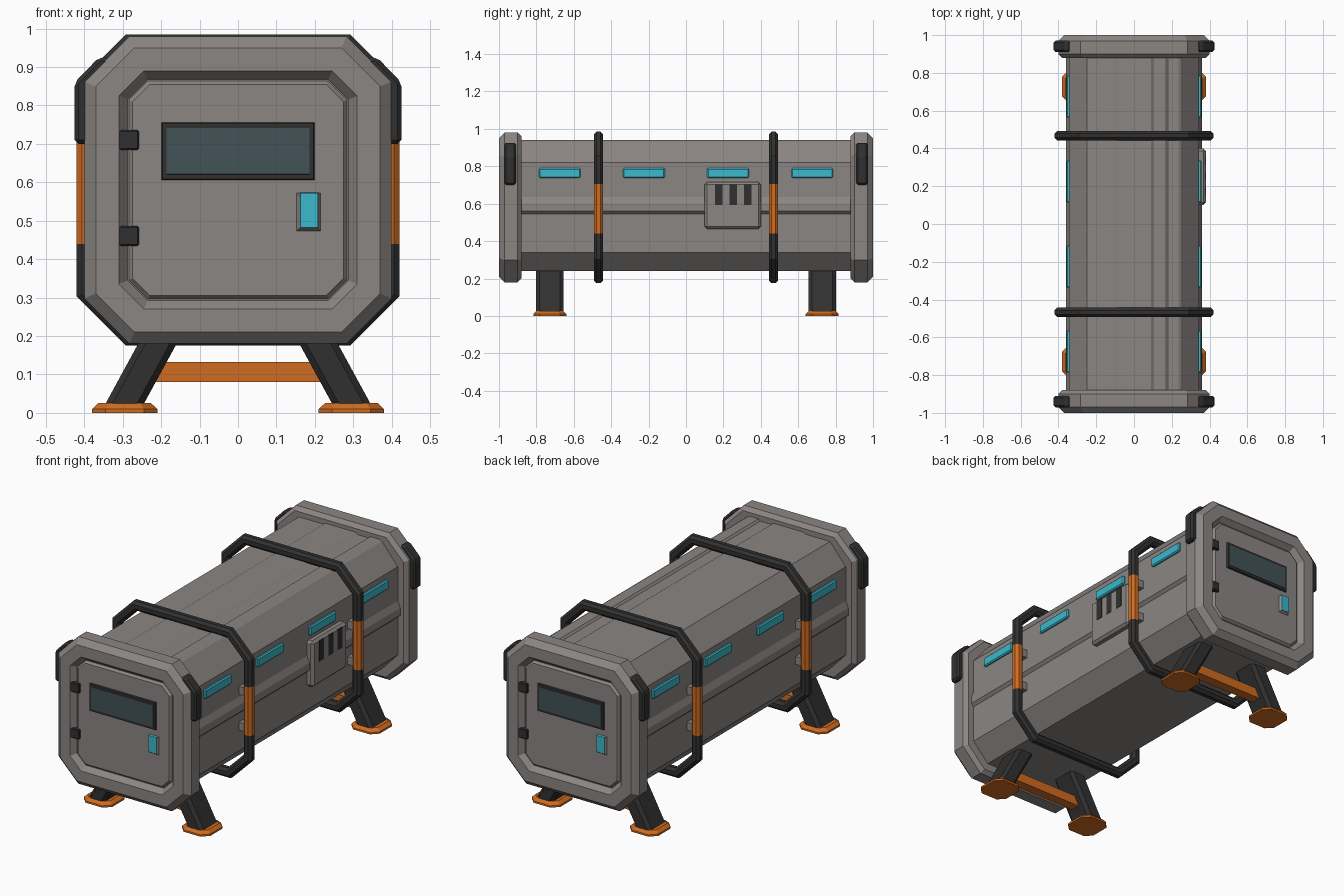
import bpy
import bmesh
from math import pi

if "Cube" in bpy.data.objects:
    bpy.data.objects.remove(bpy.data.objects["Cube"], do_unlink=True)


def material(name, rgb):
    m = bpy.data.materials.new(name)
    m.use_nodes = True
    m.diffuse_color = (*rgb, 1)
    m.node_tree.nodes["Principled BSDF"].inputs["Base Color"].default_value = (*rgb, 1)
    return m


GREY = material("warm grey metal", (0.26, 0.24, 0.23))
DARK = material("charcoal", (0.03, 0.03, 0.03))
ORANGE = material("orange paint", (0.62, 0.15, 0.015))
CYAN = material("cyan light", (0.045, 0.48, 0.6))
GLASS = material("dark glass", (0.055, 0.085, 0.095))


def loft(name, rings, mats, closed=False, rule=None, bevel=0, turn=0):
    """Skin a list of equal-length point rings; closed joins last to first."""
    bm = bmesh.new()
    rows = [[bm.verts.new(p) for p in ring] for ring in rings]
    n = len(rows[0])
    pairs = list(zip(rows, rows[1:]))
    if closed:
        pairs.append((rows[-1], rows[0]))
    else:
        bm.faces.new(rows[0])
        bm.faces.new(rows[-1])
    for a, b in pairs:
        for i in range(n):
            j = (i + 1) % n
            bm.faces.new((a[i], a[j], b[j], b[i]))
    bmesh.ops.recalc_face_normals(bm, faces=bm.faces)
    if rule:
        for f in bm.faces:
            f.material_index = rule(f.calc_center_median())
    me = bpy.data.meshes.new(name)
    bm.to_mesh(me)
    bm.free()
    for m in mats:
        me.materials.append(m)
    ob = bpy.data.objects.new(name, me)
    ob.rotation_euler.z = turn
    bpy.context.collection.objects.link(ob)
    if bevel:
        mod = ob.modifiers.new("Bevel", "BEVEL")
        mod.width = bevel
        mod.segments = 1
    return ob


def box(name, x, y, z, mat, **kw):
    rings = [[(x[0], y[0], h), (x[1], y[0], h), (x[1], y[1], h), (x[0], y[1], h)] for h in z]
    return loft(name, rings, [mat], **kw)


def octagon(y, hx, hz, c, inset=0, splits=()):
    """Chamfered rectangle in XZ around the hull axis, optionally split along its sides."""
    axis = 0.58
    hx, hz, c = hx - inset, hz - inset, c - 0.586 * inset
    right = [(hx, axis - hz + c)] + [(hx, z) for z in splits] + [(hx, axis + hz - c)]
    half = [(hx - c, axis - hz)] + right + [(hx - c, axis + hz)]
    return [(x, y, z) for x, z in half + [(-x, z) for x, z in reversed(half)]]


def frustum(name, x, z, y0, y1, slope, mat, turn):
    """Raised plate facing -y whose sides slope inward."""
    rings = []
    for y, d in ((y0, 0), (y1, slope)):
        rings.append([(x[0] + d, y, z[0] + d), (x[1] - d, y, z[0] + d),
                      (x[1] - d, y, z[1] - d), (x[0] + d, y, z[1] - d)])
    return loft(name, rings, [mat], turn=turn)


# Hull: side ribs and raised roof strips are part of the cross-section
wall = [(0.25, 0.24), (0.345, 0.34), (0.345, 0.545), (0.36, 0.56),
        (0.36, 0.60), (0.345, 0.635), (0.345, 0.82), (0.25, 0.932)]
roof = [(0.235, 0.94), (0.18, 0.94), (0.17, 0.93), (0.105, 0.93),
        (0.09, 0.94), (-0.09, 0.94), (-0.105, 0.932)]
section = wall + roof + [(-x, z) for x, z in reversed(wall)]
loft("hull", [[(x, y, z) for x, z in section] for y in (-0.9, 0.9)], [GREY])

# End caps with recessed doors
cap_steps = [(-0.88, 0.02), (-0.90, 0), (-0.97, 0), (-1.0, 0.03), (-1.0, 0.09),
             (-0.972, 0.113), (-0.972, 0.116), (-0.984, 0.126)]
for end, turn in (("front", 0), ("back", pi)):
    loft(end + "_cap_and_door", [octagon(y, 0.4, 0.4, 0.118, d) for y, d in cap_steps],
         [GREY], turn=turn)
    frustum(end + "_window_frame", (-0.2, 0.2), (0.605, 0.757), -0.98, -0.994, 0.003, DARK, turn)
    frustum(end + "_window_glass", (-0.187, 0.187), (0.62, 0.742), -0.99, -0.996, 0.001, GLASS, turn)
    frustum(end + "_latch_base", (0.15, 0.217), (0.47, 0.575), -0.98, -0.996, 0.011, GREY, turn)
    frustum(end + "_latch_light", (0.161, 0.209), (0.481, 0.573), -0.99, -0.999, 0.001, CYAN, turn)
    for level, z in (("lower", 0.46), ("upper", 0.71)):
        box(end + "_" + level + "_hinge", (-0.312, -0.258), (-0.998, -0.965),
            (z - 0.026, z + 0.026), DARK, bevel=0.004, turn=turn)

# Hoops around the hull, orange in the middle of each side
r, k = 0.025, 0.011
hoop_profile = [(0, -k), (0, k), (r - k, r), (r + k, r),
                (2 * r, k), (2 * r, -k), (r + k, -r), (r - k, -r)]
for end, sy in (("front", -1), ("back", 1)):
    yc = 0.468 * sy
    loft(end + "_hoop",
         [octagon(yc + dy, 0.42, 0.405, 0.128, d, (0.44, 0.705)) for d, dy in hoop_profile],
         [DARK, ORANGE], closed=True,
         rule=lambda c: int(abs(c.x) > 0.36 and 0.44 < c.z < 0.705))

    # Paired parts on both flanks
    for side, sx in (("left", 1), ("right", -1)):
        tag = end + "_" + side
        for level, z in (("lower", 0.475), ("upper", 0.67)):
            box(tag + "_" + level + "_hoop_bracket", (0.34 * sx, 0.385 * sx),
                (yc - 0.018, yc + 0.018), (z - 0.022, z + 0.022), GREY)

        # Corner clamp hugging the cap
        clamp = [(0.385, 0.70), (0.425, 0.70), (0.425, 0.86), (0.362, 0.925),
                 (0.335, 0.925), (0.33, 0.90), (0.385, 0.85)]
        loft(tag + "_corner_clamp",
             [[(x * sx, y * sy, z) for x, z in clamp] for y in (0.91, 0.972)],
             [DARK], bevel=0.01)

        # Splayed leg with chamfered corners, and its foot
        def pad(x, half_x, half_y, c, z):
            a, b = half_x - c, half_y - c
            pts = [(a, -half_y), (half_x, -b), (half_x, b), (a, half_y),
                   (-a, half_y), (-half_x, b), (-half_x, -b), (-a, -half_y)]
            return [((x + u) * sx, 0.728 * sy + v, z) for u, v in pts]

        loft(tag + "_leg", [pad(0.155, 0.05, 0.073, 0.018, 0.28),
                            pad(0.297, 0.05, 0.073, 0.018, 0.02)], [DARK])
        loft(tag + "_foot", [pad(0.295, 0.085, 0.088, 0.035, 0),
                             pad(0.295, 0.085, 0.088, 0.035, 0.01),
                             pad(0.295, 0.068, 0.072, 0.028, 0.026)], [ORANGE])

        # Side lights
        for place, y in (("inner", 0.225), ("outer", 0.675)):
            box(tag + "_" + place + "_light", (0.335 * sx, 0.358 * sx),
                (y * sy - 0.112, y * sy + 0.112), (0.738, 0.79), CYAN, bevel=0.006)

    # Brace between the legs
    box(end + "_leg_brace", (-0.25, 0.25), (0.728 * sy - 0.027, 0.728 * sy + 0.027),
        (0.08, 0.132), ORANGE)

# Vent unit on the left flank
box("vent_housing", (0.33, 0.38), (0.1, 0.4), (0.465, 0.715), GREY, bevel=0.013)
for i in range(3):
    y = 0.175 + 0.078 * i
    box("vent_slot_%d" % (i + 1), (0.365, 0.382), (y - 0.02, y + 0.02), (0.592, 0.704), DARK)
